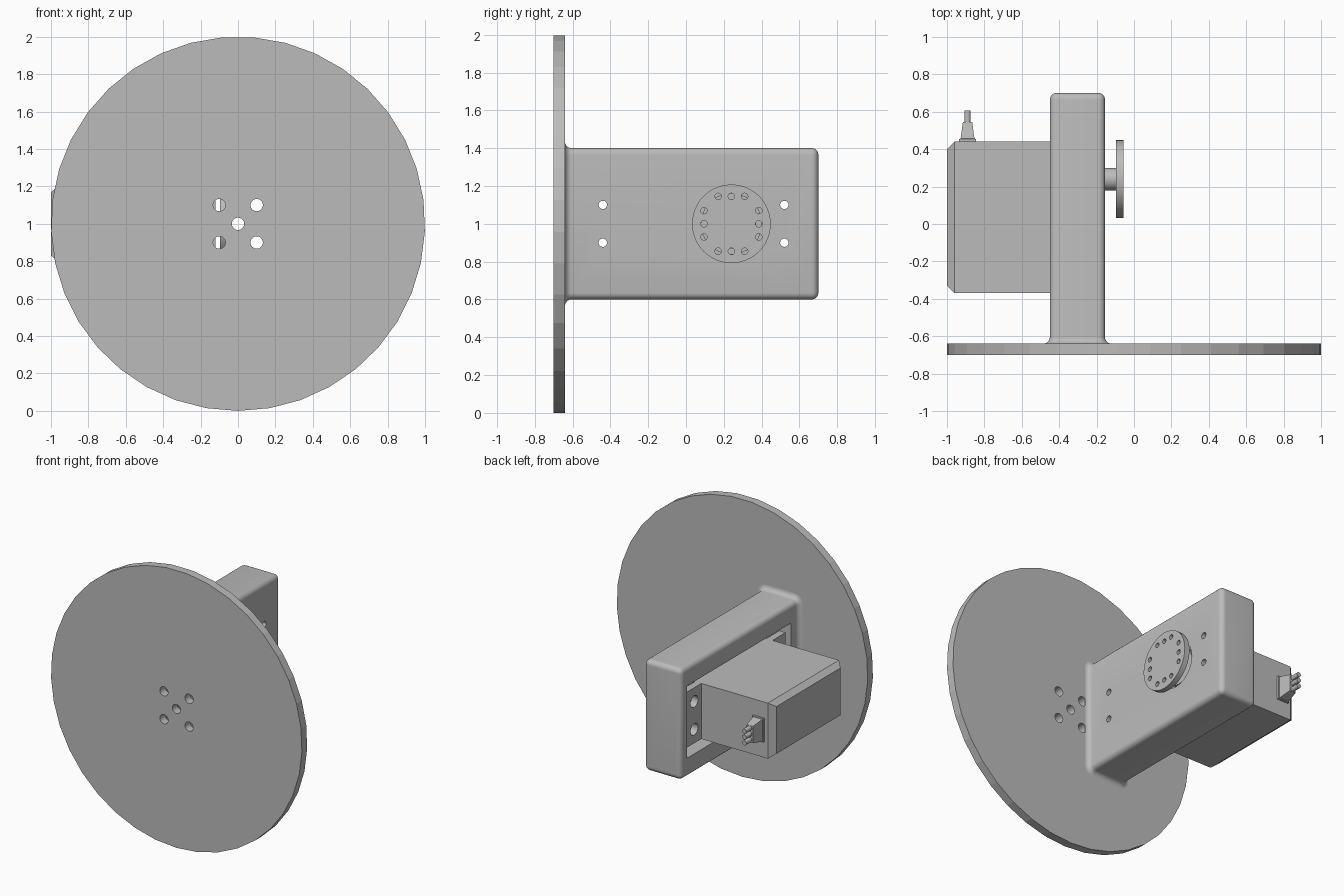
import bpy, bmesh, math
from mathutils import Matrix, Vector

cube = bpy.data.objects.get("Cube")
if cube:
    bpy.data.objects.remove(cube)

grey = bpy.data.materials.new("plain grey")
grey.use_nodes = True
grey.diffuse_color = (0.5, 0.5, 0.5, 1)
grey.node_tree.nodes["Principled BSDF"].inputs["Base Color"].default_value = (0.5, 0.5, 0.5, 1)


def finish(bm, name):
    bmesh.ops.recalc_face_normals(bm, faces=bm.faces)
    mesh = bpy.data.meshes.new(name)
    bm.to_mesh(mesh)
    bm.free()
    mesh.materials.append(grey)
    obj = bpy.data.objects.new(name, mesh)
    bpy.context.collection.objects.link(obj)
    return obj


def add_box(bm, x, y, z):
    size = [b - a for a, b in (x, y, z)]
    mid = [(a + b) / 2 for a, b in (x, y, z)]
    m = Matrix.Translation(mid) @ Matrix.Diagonal((*size, 1))
    bmesh.ops.create_cube(bm, size=1, matrix=m)


def add_rod(bm, axis, centre, r, length, sides=24, spin=0):
    turn = {"x": Matrix.Rotation(math.pi / 2, 4, "Y"),
            "y": Matrix.Rotation(math.pi / 2, 4, "X")}[axis]
    m = Matrix.Translation(centre) @ turn @ Matrix.Rotation(spin, 4, "Z")
    bmesh.ops.create_cone(bm, cap_ends=True, segments=sides, radius1=r, radius2=r,
                          depth=length, matrix=m)


def loft(bm, rings):
    rows = [[bm.verts.new(p) for p in ring] for ring in rings]
    n = len(rows[0])
    for a, b in zip(rows, rows[1:]):
        for i in range(n):
            bm.faces.new((a[i], a[(i + 1) % n], b[(i + 1) % n], b[i]))
    bm.faces.new(rows[0])
    bm.faces.new(rows[-1])


def cut(obj, *cutters):
    for c in cutters:
        mod = obj.modifiers.new("cut", "BOOLEAN")
        mod.object = c
        mod.solver = "EXACT"
        bpy.context.view_layer.update()
        shaped = bpy.data.meshes.new_from_object(
            obj.evaluated_get(bpy.context.evaluated_depsgraph_get()))
        obj.modifiers.clear()
        obj.data = shaped
    for c in cutters:
        bpy.data.objects.remove(c)


def smooth(obj):
    bpy.ops.object.select_all(action="DESELECT")
    obj.select_set(True)
    bpy.context.view_layer.objects.active = obj
    bpy.ops.object.shade_smooth_by_angle(angle=math.radians(35))


def holes(axis, spots, r, length):
    bm = bmesh.new()
    for s in spots:
        add_rod(bm, axis, s, r, length)
    return finish(bm, "hole_cutter")


# Round mounting plate with five holes
bm = bmesh.new()
add_rod(bm, "y", (0, -0.67, 1), 1, 0.06, 37, math.pi)
plate = finish(bm, "mounting_disc")
spots = [(0, -0.67, 1)] + [(x, -0.67, 1 + z) for x in (-0.1, 0.1) for z in (-0.1, 0.1)]
cut(plate, holes("y", spots, 0.033, 0.2))

# Bracket: rounded rectangle lofted along y, flared at the plate, rounded at the tip
R = 0.035


def rounded_ring(y, grow):
    r = max(R + grow, 0.004)
    hx, hz = 0.1475 + grow - r, 0.4 + grow - r
    ring = []
    for k, (sx, sz) in enumerate(((1, 1), (-1, 1), (-1, -1), (1, -1))):
        for i in range(6):
            a = (k + i / 5) * math.pi / 2
            ring.append((-0.3025 + sx * hx + r * math.cos(a), y, 1 + sz * hz + r * math.sin(a)))
    return ring


arc = [i * math.pi / 12 for i in range(7)]
profile = [(-0.64 + R * (1 - math.cos(a)), R * (1 - math.sin(a))) for a in arc]
profile += [(0.7 - R + R * math.sin(a), -R * (1 - math.cos(a))) for a in arc]
bm = bmesh.new()
loft(bm, [rounded_ring(y, g) for y, g in profile])
bracket = finish(bm, "bracket")
bm = bmesh.new()
add_box(bm, (-0.6, -0.21), (-0.55, 0.63), (0.74, 1.26))
cavity = finish(bm, "cavity_cutter")
screws = [(y, z) for y in (-0.44, 0.52) for z in (0.9, 1.1)]
cut(bracket, cavity, holes("x", [(-0.18, y, z) for y, z in screws], 0.022, 0.2),
    holes("x", [(-0.18, 0.24, 1)], 0.16, 0.2))
smooth(bracket)

# Motor body with a chamfered far end
bm = bmesh.new()


def body_ring(x, dy, dz):
    return [(x, 0.035 + sy * (0.405 - dy), 1 + sz * (0.2 - dz))
            for sy, sz in ((-1, -1), (1, -1), (1, 1), (-1, 1))]


loft(bm, [body_ring(-1, 0.04, 0.03), body_ring(-0.96, 0, 0), body_ring(-0.23, 0, 0)])
finish(bm, "motor_body")

# Mounting ears with screw holes
for name, y in (("front_ear", (-0.52, -0.37)), ("back_ear", (0.44, 0.6))):
    bm = bmesh.new()
    add_box(bm, (-0.43, -0.38), y, (0.8, 1.2))
    ear = finish(bm, name)
    mine = [(-0.4, sy, z) for sy, z in screws if y[0] < sy < y[1]]
    cut(ear, holes("x", mine, 0.042, 0.2))

# Output boss and shaft
bm = bmesh.new()
add_rod(bm, "x", (-0.21, 0.24, 1), 0.13, 0.06, 32)
smooth(finish(bm, "output_boss"))
bm = bmesh.new()
add_rod(bm, "x", (-0.145, 0.24, 1), 0.06, 0.11, 32)
smooth(finish(bm, "output_shaft"))

# Round horn with twelve small holes
bm = bmesh.new()
add_rod(bm, "x", (-0.075, 0.24, 1), 0.208, 0.04, 48)
horn = finish(bm, "output_horn")
spots = []
for s in (-1, 1):
    for t in (-0.07, 0, 0.07):
        spots += [(-0.075, 0.24 + t, 1 + s * 0.145), (-0.075, 0.24 + s * 0.145, 1 + t)]
cut(horn, holes("x", spots, 0.017, 0.2))
smooth(horn)

# Cable strain relief and three wires
bm = bmesh.new()


def relief_ring(y, hx, hz):
    return [(-0.89 + sx * hx, y, 1 + sz * hz) for sx, sz in ((-1, -1), (1, -1), (1, 1), (-1, 1))]


loft(bm, [relief_ring(0.43, 0.045, 0.085), relief_ring(0.455, 0.045, 0.085),
          relief_ring(0.456, 0.037, 0.08), relief_ring(0.545, 0.025, 0.06)])
finish(bm, "cable_relief")
for i, name in enumerate(("lower_wire", "middle_wire", "upper_wire")):
    bm = bmesh.new()
    add_rod(bm, "y", (-0.89, 0.57, 1 + (i - 1) * 0.042), 0.017, 0.075, 12)
    smooth(finish(bm, name))
